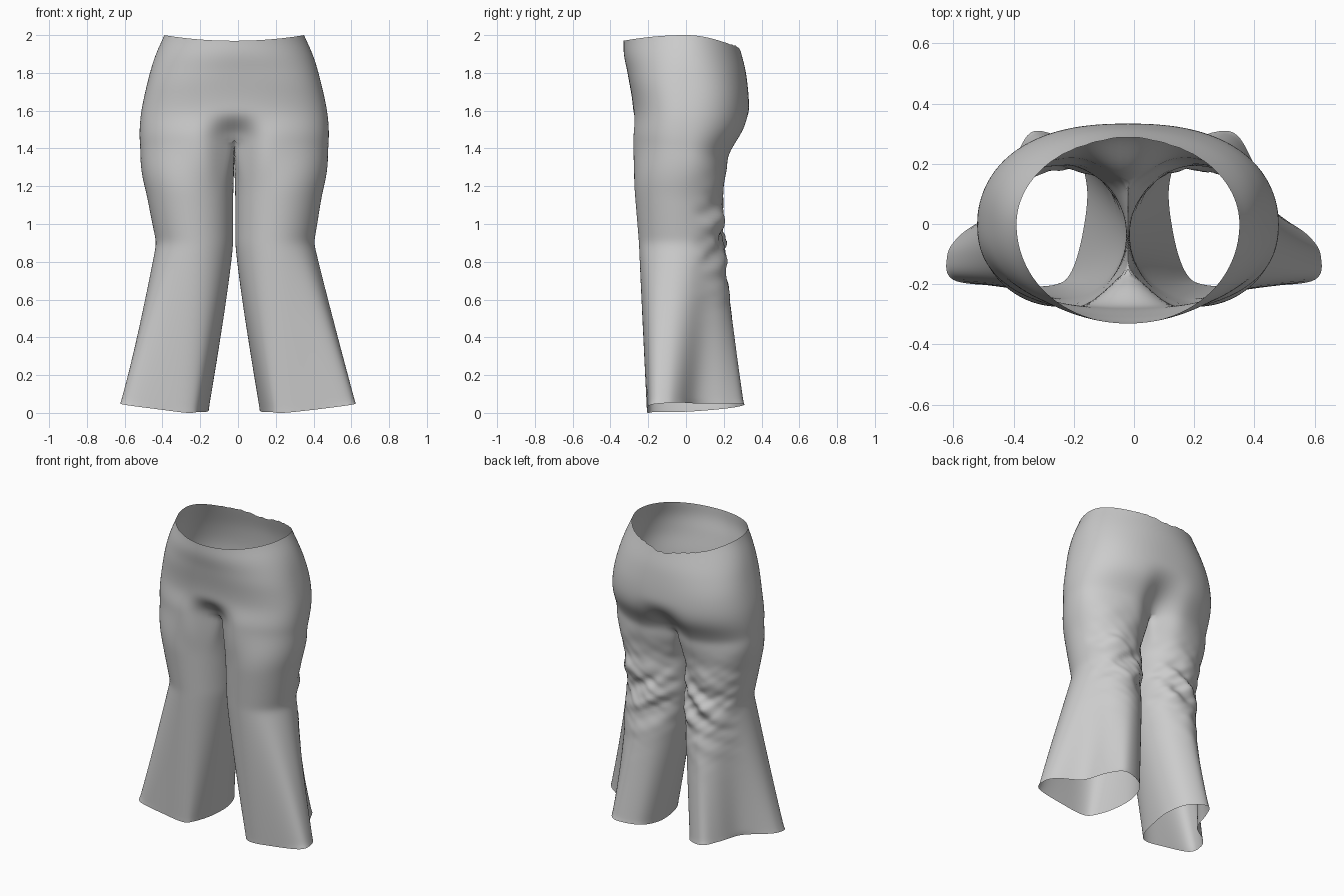
import bpy, bmesh
from math import sin, cos, pi, exp, radians
from mathutils import Vector, noise

if "Cube" in bpy.data.objects:
    bpy.data.objects.remove(bpy.data.objects["Cube"])

M, K = 70, 20            # columns on the outer side and the inner side of a leg
N = M + K
HIP_ROWS, LEG_ROWS = 36, 90
KNEE = 0.9

# Silhouette profiles as (height, value)
WIDTH = [(0.9, 0.418), (1.0, 0.437), (1.2, 0.472), (1.35, 0.492), (1.47, 0.502), (1.6, 0.492), (1.8, 0.447), (1.9, 0.415), (2.0, 0.37)]
FRONT = [(0.9, -0.25), (1.2, -0.275), (1.45, -0.297), (1.6, -0.28), (1.8, -0.31), (1.9, -0.33), (2.0, -0.33)]
BACK = [(0.9, 0.20), (1.2, 0.195), (1.3, 0.215), (1.4, 0.262), (1.5, 0.32), (1.6, 0.335), (1.8, 0.318), (1.93, 0.285), (2.0, 0.26)]

# Flared hem outline of one leg, from front inner corner outward and round
HEM = [(0.19, -0.16, 0.005), (0.25, -0.202, 0), (0.39, -0.205, 0.015), (0.595, -0.188, 0.042),
       (0.62, -0.105, 0.052), (0.575, -0.035, 0.055), (0.45, 0.06, 0.05), (0.395, 0.21, 0.05),
       (0.325, 0.308, 0.045), (0.19, 0.26, 0.03), (0.137, 0.13, 0.015), (0.15, -0.03, 0.005)]


def smooth(t):
    t = max(0.0, min(1.0, t))
    return t * t * (3 - 2 * t)


def profile(keys, z):
    """Smooth curve through (height, value) keys."""
    z = max(keys[0][0], min(keys[-1][0], z))
    i = 0
    while i < len(keys) - 2 and z > keys[i + 1][0]:
        i += 1

    def slope(k):
        a, b = keys[max(k - 1, 0)], keys[min(k + 1, len(keys) - 1)]
        return (b[1] - a[1]) / (b[0] - a[0])
    (z0, v0), (z1, v1) = keys[i], keys[i + 1]
    h = z1 - z0
    t = (z - z0) / h
    return ((2*t**3 - 3*t*t + 1) * v0 + (t**3 - 2*t*t + t) * h * slope(i)
            + (3*t*t - 2*t**3) * v1 + (t**3 - t*t) * h * slope(i + 1))


def hem_point(j):
    """Closed smooth curve through the hem outline."""
    s = j / N * len(HEM)
    i, t = int(s), s - int(s)
    a, b, c, d = (Vector(HEM[(i + k) % len(HEM)]) for k in (-1, 0, 1, 2))
    return 0.5 * (2*b + (c - a)*t + (2*a - 5*b + 4*c - d)*t*t + (3*b - a - 3*c + d)*t**3)


def hip_point(j, v):
    """Half ring round the hips: v = 0 at the waist, 1 at the crotch."""
    a = pi * j / M
    c = cos(a)
    top = 2.0 - (0.03 if c > 0 else 0.07) * c * c
    if c < 0:                                  # gathered back of the waistband
        top += 0.022 * noise.noise(Vector((j * 0.4, 3.3, 0.7))) * smooth((-c - 0.7) * 4)
    z = top + (1.40 + 0.05 * c - top) * v
    e = 1 - 0.16 * smooth(v * 2)
    if c < 0:
        e += 0.08 * smooth(v * 2 - 1)
    x = profile(WIDTH, z) * max(sin(a), 0) ** e if 0 < j < M else 0.0
    y = profile(FRONT if c > 0 else BACK, z) * abs(c) ** e
    start, depth = (0.72, 0.45) if c > 0 else (0.55, 0.4)
    y *= 1 - depth * smooth((v - start) / (1 - start)) * exp(-(x / 0.1) ** 2)
    return Vector((x, y, z))


def crotch_point(j):
    """Top ring of a leg: the lowest hip row closed by the crotch seam."""
    if j <= M:
        return hip_point(j, 1)
    t = (j - M) / K
    p = hip_point(M, 1).lerp(hip_point(0, 1), t)
    p.z -= 0.03 * sin(pi * t)
    return p


def leg_point(j, u):
    """Leg ring: u = 0 at the crotch, 1 at the hem."""
    top, hem = crotch_point(j), hem_point(j)
    z = top.z + (hem.z - top.z) * u
    zk = max(z, KNEE)
    xi = 0.005
    xo, yf, yb = (profile(k, zk) for k in (WIDTH, FRONT, BACK))
    a = radians(-140 + 360 * j / N)
    p = Vector(((xi + xo) / 2 + (xo - xi) / 2 * cos(a), (yf + yb) / 2 + (yb - yf) / 2 * sin(a), z))
    p = top.lerp(p, smooth(u / 0.2))
    if z < KNEE:
        t = (KNEE - z) / (KNEE - hem.z)
        inner = 0.5 - 0.5 * cos(a)             # inner side stays closed a little lower
        p = p.lerp(hem, t ** (1 + 0.2 * inner ** 2))
    p.z = z
    return p


def skin(bm, rows, closed):
    n = len(rows[0])
    for r0, r1 in zip(rows, rows[1:]):
        for j in range(n if closed else n - 1):
            k = (j + 1) % n
            bm.faces.new((r0[j], r1[j], r1[k], r0[k]))


bm = bmesh.new()

# Hips
hips = [[bm.verts.new(hip_point(j, i / HIP_ROWS)) for j in range(M + 1)] for i in range(HIP_ROWS + 1)]
skin(bm, hips, False)

# Leg, starting from the lowest hip row and the crotch seam
first = hips[-1] + [bm.verts.new(crotch_point(j)) for j in range(M + 1, N)]
legs = [first] + [[bm.verts.new(leg_point(j, i / LEG_ROWS)) for j in range(N)] for i in range(1, LEG_ROWS + 1)]
skin(bm, legs, True)

# Other half
bmesh.ops.mirror(bm, geom=bm.verts[:] + bm.edges[:] + bm.faces[:], axis='X', merge_dist=0.0005)
bmesh.ops.recalc_face_normals(bm, faces=bm.faces[:])

# Relax the cloth, leaving the waist and hem edges in place
loose = [v for v in bm.verts if not v.is_boundary]
for _ in range(8):
    bmesh.ops.smooth_vert(bm, verts=loose, factor=0.5, use_axis_x=True, use_axis_y=True, use_axis_z=True)

# Cloth detail: folds behind the knees, slight sideways lean except at the flare tips
for vert in bm.verts:
    x, y, z = vert.co
    d = abs(x) - 0.22
    behind = smooth((y - 0.0) / 0.14)
    zone = exp(-((z - 0.9) / 0.22) ** 2)
    fold = noise.noise(Vector((x * 5, (z + 0.5 * d) * 12, 1.7))) + 0.4 * noise.noise(Vector((x * 7, (z - 0.7 * d) * 18, 5.1)))
    vert.co.y += 0.035 * behind * zone * fold
    high = smooth((z - 0.1) / 1.2)
    vert.co.x -= 0.02 * (high + (1 - high) * (1 - smooth((abs(x) - 0.15) / 0.3)))

mesh = bpy.data.meshes.new("flared_trousers")
bm.to_mesh(mesh)
bm.free()
trousers = bpy.data.objects.new("flared_trousers", mesh)
bpy.context.collection.objects.link(trousers)
for poly in mesh.polygons:
    poly.use_smooth = True
